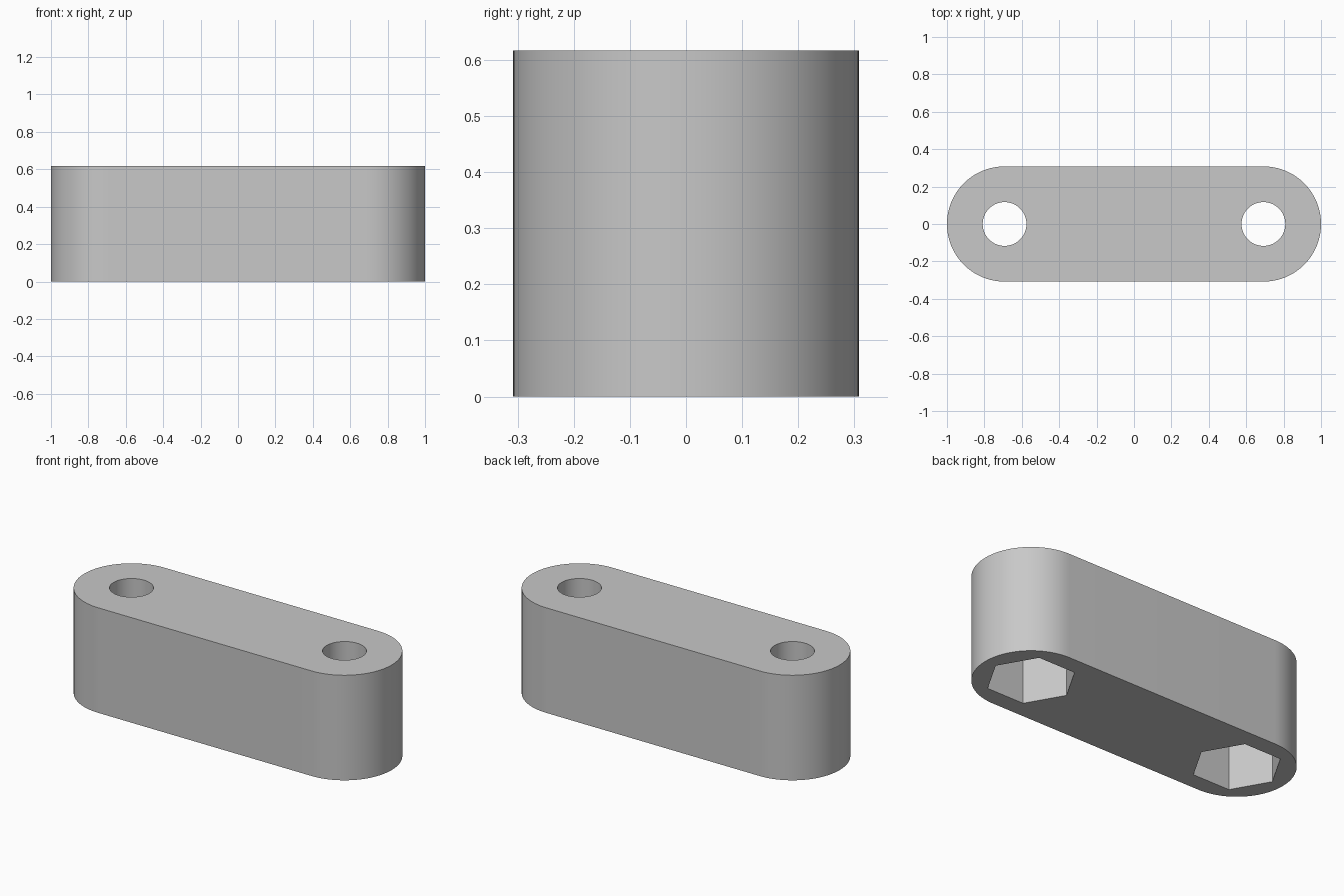
import bpy
import bmesh
from math import cos, sin, pi

HEIGHT = 0.617
RADIUS = 0.308
HOLE_X = 1 - RADIUS
HOLE_RADIUS = 0.117
POCKET_RADIUS = 0.238
POCKET_DEPTH = 0.36
ARC_STEPS = 48

default_cube = bpy.data.objects.get("Cube")
if default_cube:
    bpy.data.objects.remove(default_cube, do_unlink=True)

grey = bpy.data.materials.new("plain grey")
grey.use_nodes = True
grey.diffuse_color = (0.58, 0.58, 0.58, 1)
grey.node_tree.nodes["Principled BSDF"].inputs["Base Color"].default_value = grey.diffuse_color


def arc(x, radius, start, sweep, steps):
    """Points along an arc centred on (x, 0)."""
    angles = [start + sweep * i / steps for i in range(steps + 1)]
    return [(x + radius * cos(a), radius * sin(a)) for a in angles]


def prism(name, outline, bottom, top):
    """Extrude a closed outline upward into a solid."""
    bm = bmesh.new()
    base = bm.faces.new([bm.verts.new((x, y, bottom)) for x, y in outline])
    extruded = bmesh.ops.extrude_face_region(bm, geom=[base])["geom"]
    verts = [v for v in extruded if isinstance(v, bmesh.types.BMVert)]
    bmesh.ops.translate(bm, verts=verts, vec=(0, 0, top - bottom))
    bmesh.ops.recalc_face_normals(bm, faces=bm.faces)
    mesh = bpy.data.meshes.new(name)
    bm.to_mesh(mesh)
    bm.free()
    mesh.materials.append(grey)
    obj = bpy.data.objects.new(name, mesh)
    bpy.context.collection.objects.link(obj)
    return obj


# Bar with rounded ends
outline = arc(HOLE_X, RADIUS, -pi / 2, pi, ARC_STEPS) + arc(-HOLE_X, RADIUS, pi / 2, pi, ARC_STEPS)
bar = prism("link_bar", outline, 0, HEIGHT)

# Round bolt holes through the bar, hexagonal nut pockets from below
cutters = []
for side, x in (("left", HOLE_X), ("right", -HOLE_X)):
    hole = arc(x, HOLE_RADIUS, 0, 2 * pi, 64)[:-1]
    pocket = arc(x, POCKET_RADIUS, 0, 2 * pi, 6)[:-1]
    cutters.append(prism(side + "_bolt_hole_cutter", hole, -0.2, HEIGHT + 0.1))
    cutters.append(prism(side + "_nut_pocket_cutter", pocket, -0.1, POCKET_DEPTH))

bpy.ops.object.select_all(action="DESELECT")
bpy.context.view_layer.objects.active = bar
bar.select_set(True)
for cutter in cutters:
    cutter.hide_render = True
    cut = bar.modifiers.new(cutter.name, "BOOLEAN")
    cut.operation = "DIFFERENCE"
    cut.solver = "EXACT"
    cut.object = cutter
    bpy.ops.object.modifier_apply(modifier=cut.name)
for cutter in cutters:
    bpy.data.objects.remove(cutter, do_unlink=True)

bpy.ops.object.shade_smooth_by_angle(angle=pi / 6)
